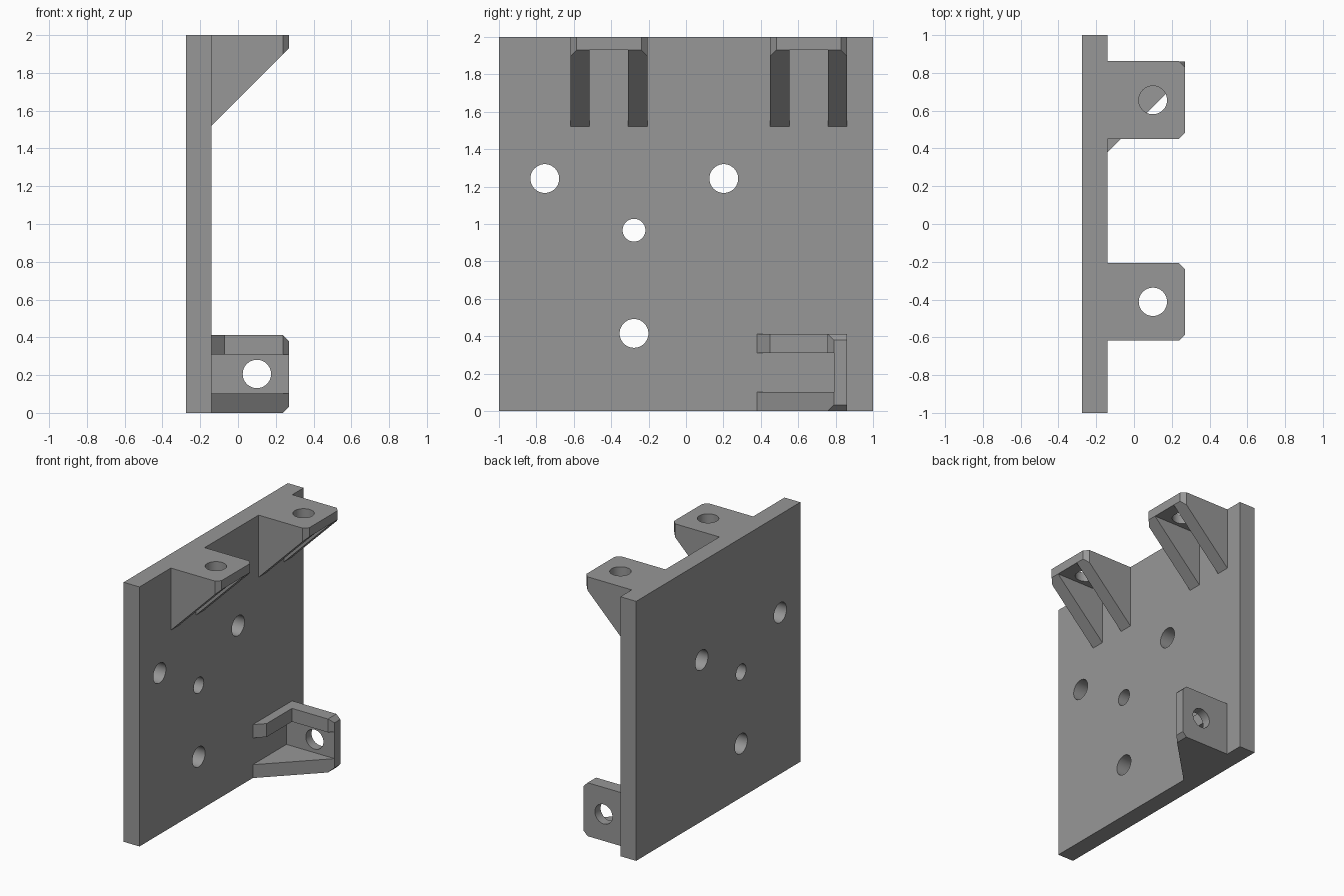
import bpy, bmesh, math
from mathutils import Matrix, Vector

if "Cube" in bpy.data.objects:
    bpy.data.objects.remove(bpy.data.objects["Cube"])

grey = bpy.data.materials.new("grey plastic")
grey.diffuse_color = (0.31, 0.31, 0.31, 1)
grey.use_nodes = True
grey.node_tree.nodes["Principled BSDF"].inputs["Base Color"].default_value = grey.diffuse_color

BACK, FACE, TIP = -0.275, -0.14, 0.27    # plate back, plate face, bracket tip
ROOT = -0.2                              # bracket roots sink into the plate
WIDTH, DEPTH, SKIN, RIB, CUT = 0.412, 0.48, 0.07, 0.103, 0.033


def prism(name, points, lo, hi, axis):
    """Extrude a 2D outline along an axis: y takes (x, z), z takes (x, y)."""
    bm = bmesh.new()
    place = (lambda a, b, t: (a, t, b)) if axis == 'y' else (lambda a, b, t: (a, b, t))
    face = bm.faces.new([bm.verts.new(place(a, b, lo)) for a, b in points])
    step = Vector((0, hi - lo, 0)) if axis == 'y' else Vector((0, 0, hi - lo))
    new = bmesh.ops.extrude_face_region(bm, geom=[face])
    bmesh.ops.translate(bm, vec=step, verts=[g for g in new["geom"] if isinstance(g, bmesh.types.BMVert)])
    bmesh.ops.recalc_face_normals(bm, faces=bm.faces)
    return finish(name, bm)


def finish(name, bm):
    me = bpy.data.meshes.new(name)
    bm.to_mesh(me)
    bm.free()
    me.materials.append(grey)
    ob = bpy.data.objects.new(name, me)
    bpy.context.collection.objects.link(ob)
    return ob


def box(name, lo, hi):
    return prism(name, [(lo[0], lo[1]), (hi[0], lo[1]), (hi[0], hi[1]), (lo[0], hi[1])], lo[2], hi[2], 'z')


def rod(name, centre, radius, turn):
    bm = bmesh.new()
    bmesh.ops.create_cone(bm, cap_ends=True, segments=48, radius1=radius, radius2=radius, depth=0.4,
                          matrix=Matrix.Translation(centre) @ turn)
    return finish(name, bm)


def combine(ob, other, operation):
    mod = ob.modifiers.new("combine", 'BOOLEAN')
    mod.operation, mod.object, mod.solver = operation, other, 'EXACT'
    bpy.context.view_layer.update()
    me = bpy.data.meshes.new_from_object(ob.evaluated_get(bpy.context.evaluated_depsgraph_get()))
    ob.modifiers.clear()
    ob.data = me
    bpy.data.objects.remove(other)


def bracket(name):
    """Drilled shelf on two triangular ribs; shelf top at z = 0, y from 0 to WIDTH."""
    ob = prism(name, [(ROOT, 0), (TIP, 0), (TIP, -SKIN), (FACE, -DEPTH), (ROOT, -DEPTH)], 0, WIDTH, 'y')
    # clipped outer corners
    for s, y in ((1, 0), (-1, WIDTH)):
        c = CUT + 0.05
        combine(ob, prism("corner", [(TIP - CUT - 0.05, y - s * 0.05), (TIP + 0.05, y - s * 0.05),
                                     (TIP + 0.05, y + s * c)], -0.6, 0.1, 'z'), 'DIFFERENCE')
    # gap between ribs, then screw hole
    combine(ob, box("gap", (FACE, RIB, -0.7), (0.5, WIDTH - RIB, -SKIN)), 'DIFFERENCE')
    combine(ob, rod("hole", (0.1, WIDTH / 2, 0), 0.075, Matrix()), 'DIFFERENCE')
    return ob


# back plate
plate = box("mounting_plate", (BACK, -1, 0), (FACE, 1, 2))

# two top brackets
for y in (-0.618, 0.45):
    b = bracket("top_bracket")
    b.data.transform(Matrix.Translation((0, y, 2)))
    combine(plate, b, 'UNION')

# lower side bracket, turned upright, with its upper rib trimmed to an L
side = bracket("side_bracket")
side.data.transform(Matrix(((1, 0, 0, 0), (0, 0, 1, 0.86), (0, 1, 0, 0), (0, 0, 0, 1))))
side.data.flip_normals()
combine(side, box("trim", (-0.07, 0, 0.25), (0.5, 0.757, 0.6)), 'DIFFERENCE')
combine(plate, side, 'UNION')

# holes through the plate
for y, z, r in ((-0.755, 1.243, 0.077), (0.202, 1.243, 0.077), (-0.278, 0.967, 0.061), (-0.278, 0.415, 0.077)):
    combine(plate, rod("hole", (-0.2, y, z), r, Matrix.Rotation(math.pi / 2, 4, 'Y')), 'DIFFERENCE')

bpy.context.view_layer.objects.active = plate
plate.select_set(True)
bpy.ops.object.shade_smooth_by_angle(angle=math.radians(30))
